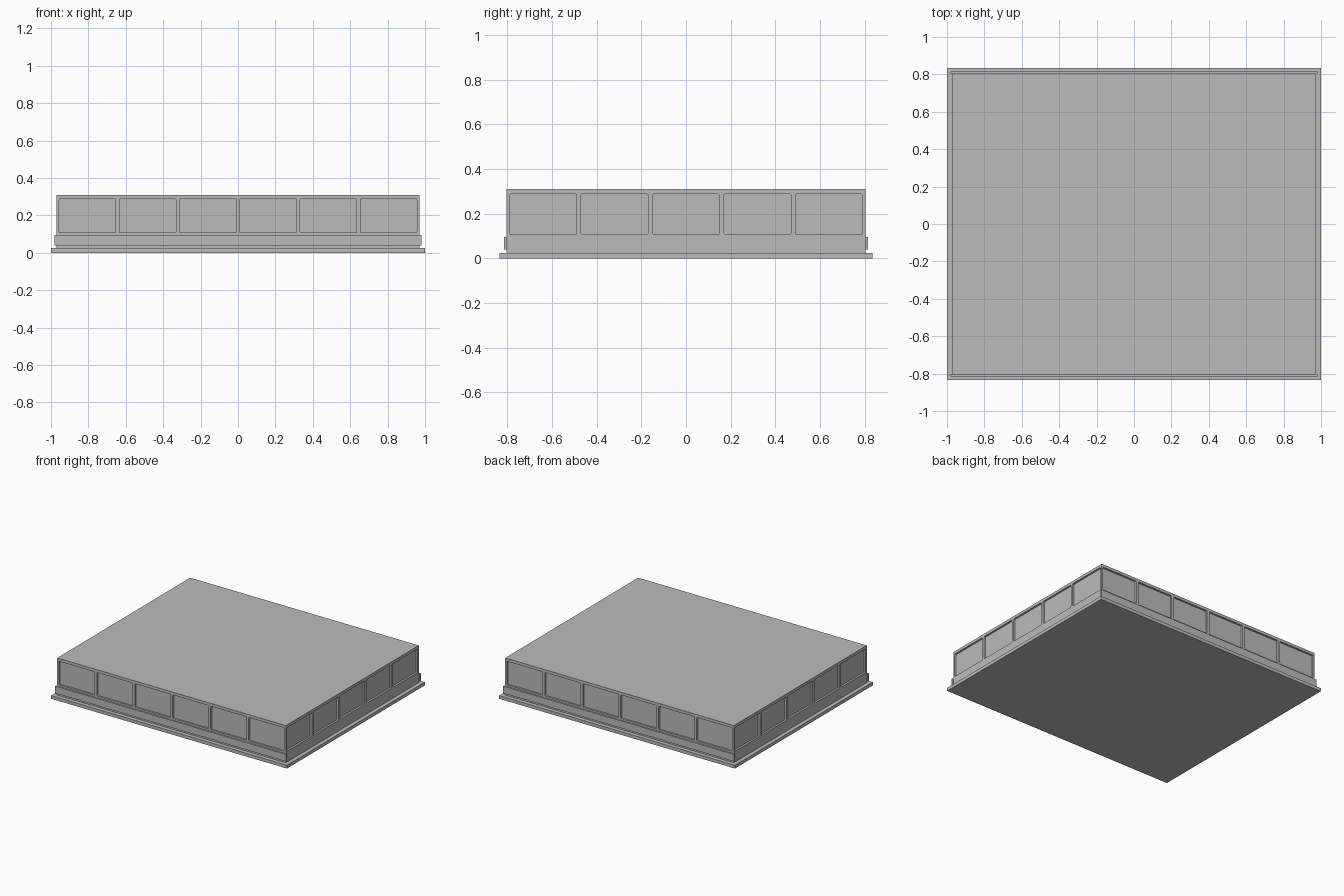
import bpy
import bmesh
from mathutils import Matrix, Vector

if "Cube" in bpy.data.objects:
    bpy.data.objects.remove(bpy.data.objects["Cube"])

grey = bpy.data.materials.new("plain grey")
grey.use_nodes = True
grey.diffuse_color = (0.5, 0.5, 0.5, 1)
grey.node_tree.nodes["Principled BSDF"].inputs["Base Color"].default_value = (0.5, 0.5, 0.5, 1)

HALF_X, HALF_Y = 0.97, 0.805
RECESS = 0.014


def add_box(bm, low, high):
    low, high = Vector(low), Vector(high)
    matrix = Matrix.Translation((low + high) / 2) @ Matrix.Diagonal((*(high - low), 1))
    return bmesh.ops.create_cube(bm, size=1, matrix=matrix)["verts"]


def finish(name, bm):
    mesh = bpy.data.meshes.new(name)
    bm.to_mesh(mesh)
    bm.free()
    mesh.materials.append(grey)
    obj = bpy.data.objects.new(name, mesh)
    bpy.context.collection.objects.link(obj)
    return obj


def box(name, low, high):
    bm = bmesh.new()
    add_box(bm, low, high)
    return finish(name, bm)


def add_window_row(bm, axis, count, outer, wall):
    """Softly cornered cutters along one axis, on both opposite walls."""
    gap = 0.02
    pitch = (2 * outer + gap) / count
    for sign in (-1, 1):
        for i in range(count):
            start = -outer + i * pitch
            deep, out = sorted((sign * (wall - RECESS), sign * (wall + 0.05)))
            low, high = [0, 0, 0.108], [0, 0, 0.288]
            low[axis], high[axis] = start, start + pitch - gap
            low[1 - axis], high[1 - axis] = deep, out
            verts = add_box(bm, low, high)
            edges = {e for v in verts for e in v.link_edges}
            corners = [e for e in edges
                       if abs(e.verts[0].co[1 - axis] - e.verts[1].co[1 - axis]) > 0.01]
            bmesh.ops.bevel(bm, geom=corners, offset=0.006, segments=2,
                            profile=0.5, affect='EDGES')


# Floor slab and main block
box("base_slab", (-1, -0.835, 0), (1, 0.835, 0.025))
body = box("building_block", (-HALF_X, -HALF_Y, 0.025), (HALF_X, HALF_Y, 0.31))

# Recessed window panels on all four walls
bm = bmesh.new()
add_window_row(bm, 0, 6, 0.956, HALF_Y)
add_window_row(bm, 1, 5, 0.79, HALF_X)
cutter = finish("window_cutter", bm)
cutter.hide_render = True
cut = body.modifiers.new("window_recesses", 'BOOLEAN')
cut.operation = 'DIFFERENCE'
cut.solver = 'EXACT'
cut.object = cutter
bpy.context.view_layer.update()
graph = bpy.context.evaluated_depsgraph_get()
body_mesh = bpy.data.meshes.new_from_object(body.evaluated_get(graph))
body.modifiers.clear()
body.data = body_mesh
bpy.data.objects.remove(cutter)

# Raised bands along the front and back walls
for name, sign in (("front_band", -1), ("back_band", 1)):
    y0, y1 = sorted((sign * HALF_Y, sign * 0.815))
    box(name, (-0.98, y0, 0.04), (0.98, y1, 0.095))
